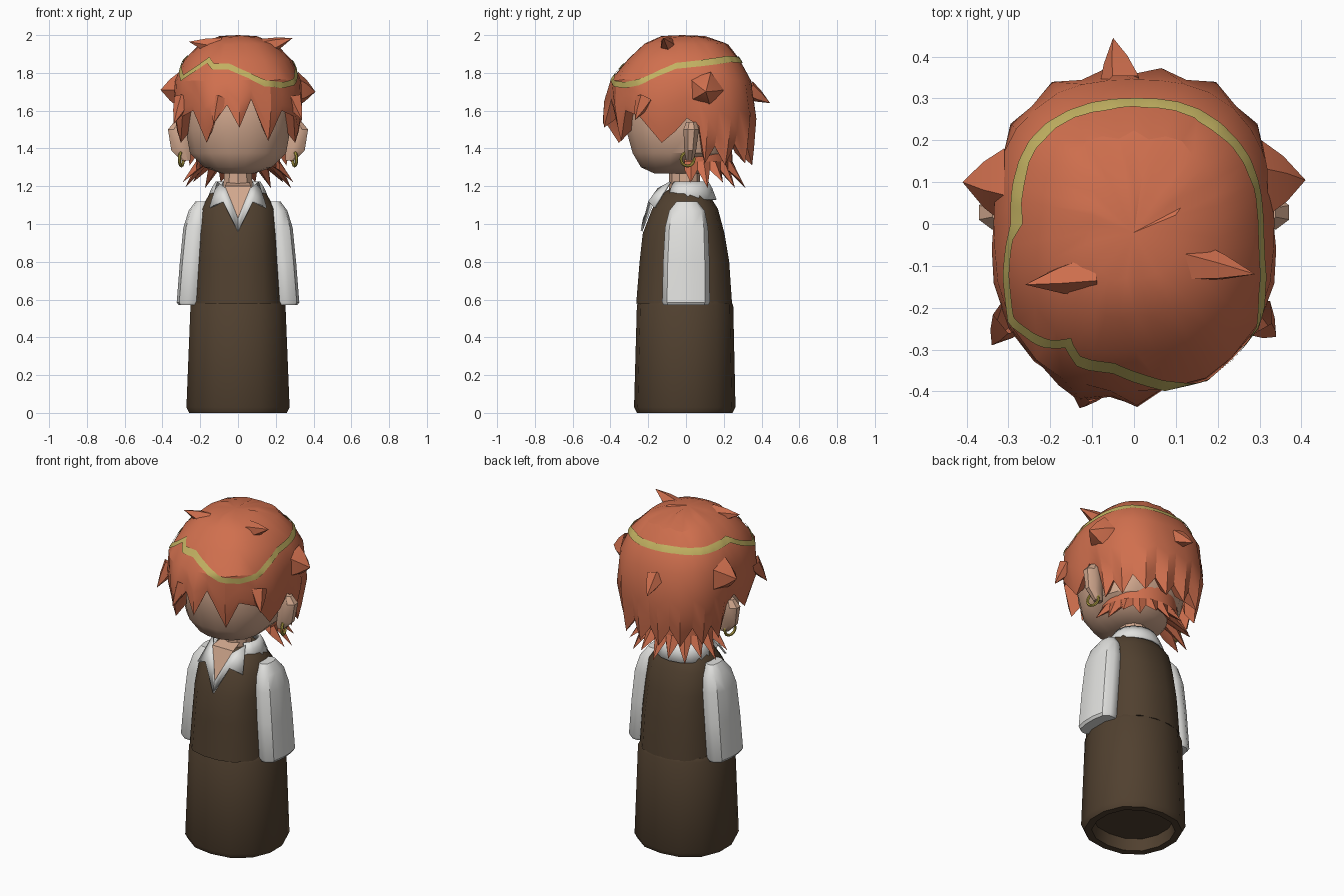
import bpy, bmesh, math, random
from mathutils import Vector
from mathutils.bvhtree import BVHTree

if "Cube" in bpy.data.objects:
    bpy.data.objects.remove(bpy.data.objects["Cube"])

random.seed(4)


def material(name, rgb):
    m = bpy.data.materials.new(name)
    m.diffuse_color = (*rgb, 1)
    m.use_nodes = True
    m.node_tree.nodes["Principled BSDF"].inputs["Base Color"].default_value = m.diffuse_color
    return m


HAIR = material("orange hair", (0.63, 0.16, 0.076))
SKIN = material("skin", (0.64, 0.39, 0.27))
WHITE = material("white shirt", (0.75, 0.75, 0.73))
BROWN = material("brown cloth", (0.082, 0.052, 0.029))
YELLOW = material("yellow band", (0.54, 0.44, 0.12))
GOLD = material("gold", (0.45, 0.36, 0.06))


def make(name, verts, faces, mat, mirror=False, thick=0, angle=35, fix=True):
    me = bpy.data.meshes.new(name)
    me.from_pydata([tuple(v) for v in verts], [], faces)
    if fix:
        bm = bmesh.new()
        bm.from_mesh(me)
        bmesh.ops.recalc_face_normals(bm, faces=bm.faces)
        bm.to_mesh(me)
        bm.free()
    me.materials.append(mat)
    ob = bpy.data.objects.new(name, me)
    bpy.context.collection.objects.link(ob)
    if thick:
        ob.modifiers.new("thick", 'SOLIDIFY').thickness = thick
    if mirror:
        ob.modifiers.new("mirror", 'MIRROR')
    bpy.ops.object.select_all(action='DESELECT')
    ob.select_set(True)
    bpy.context.view_layer.objects.active = ob
    bpy.ops.object.shade_smooth_by_angle(angle=math.radians(angle))
    return ob


def grid_faces(rows, n, closed=True):
    """Quads joining consecutive rows of n points."""
    return [(r * n + i, r * n + (i + 1) % n, (r + 1) * n + (i + 1) % n, (r + 1) * n + i)
            for r in range(rows - 1) for i in range(n if closed else n - 1)]


def loft(name, sections, n, p, mat, **kw):
    """Stack of superellipse sections (z, x0, x1, y0, y1), capped at both ends."""
    v = []
    for z, x0, x1, y0, y1 in sections:
        for i in range(n):
            a = 2 * math.pi * (i + 0.5) / n
            c, s = math.cos(a), math.sin(a)
            k = (abs(c) ** p + abs(s) ** p) ** (-1 / p)
            v.append(((x0 + x1) / 2 + c * k * (x1 - x0) / 2, (y0 + y1) / 2 + s * k * (y1 - y0) / 2, z))
    m = len(sections)
    f = grid_faces(m, n) + [tuple(range(n)), tuple(range((m - 1) * n, m * n))]
    return make(name, v, f, mat, **kw)


def sym(z, h, y0, y1):
    return (z, -h, h, y0, y1)


# Lower body with a shallow hollow underneath
loft("lower_body", [sym(0.59, 0.245, -0.25, 0.24), sym(0.57, 0.255, -0.26, 0.25),
                    sym(0.03, 0.277, -0.275, 0.262), sym(0.0, 0.262, -0.26, 0.247),
                    sym(0.0, 0.222, -0.22, 0.21), sym(0.07, 0.215, -0.21, 0.20)], 14, 2.3, BROWN)
# Vest
loft("vest", [sym(0.58, 0.235, -0.265, 0.245), sym(0.8, 0.222, -0.247, 0.23),
              sym(0.95, 0.212, -0.23, 0.205), sym(1.08, 0.20, -0.18, 0.17),
              sym(1.16, 0.15, -0.13, 0.12), sym(1.19, 0.08, -0.08, 0.09)], 16, 2.6, BROWN)
# Sleeves
loft("sleeves", [(0.57, 0.2, 0.315, -0.12, 0.12), (0.585, 0.19, 0.325, -0.127, 0.127),
                 (0.8, 0.17, 0.308, -0.122, 0.125), (0.98, 0.15, 0.29, -0.112, 0.118),
                 (1.07, 0.15, 0.262, -0.09, 0.1), (1.12, 0.16, 0.225, -0.05, 0.06)],
     12, 3, WHITE, mirror=True)

# Neck, open neckline, collar
loft("neck", [sym(1.1, 0.085, -0.09, 0.08), sym(1.33, 0.075, -0.09, 0.07)], 10, 2, SKIN)
make("neckline_skin", [(-0.07, -0.145, 1.2), (0, -0.222, 1.02), (0.07, -0.145, 1.2),
                       (0.06, -0.07, 1.22), (-0.06, -0.07, 1.22)], [(0, 1, 2), (0, 2, 3, 4)], SKIN)
make("collar_flaps", [(0.11, -0.085, 1.225), (0.152, -0.17, 1.09), (0.08, -0.2, 1.12),
                      (0, -0.24, 0.965), (0, -0.228, 1.03), (0.065, -0.15, 1.19)],
     [(0, 1, 2, 5), (5, 2, 3, 4)], WHITE, mirror=True, thick=0.01)
stand = []
for r, z in ((0.165, 1.13), (0.14, 1.19), (0.118, 1.225)):
    for i in range(13):
        a = math.radians(45 + 270 * i / 12)
        stand.append((r * math.sin(a), 0.01 - r * 0.92 * math.cos(a), z))
make("collar_back", stand, grid_faces(3, 13, False), WHITE, thick=0.01)

# Head, ears, earrings
loft("head", [sym(1.268, 0.09, -0.17, 0.08), sym(1.30, 0.18, -0.24, 0.14),
              sym(1.375, 0.257, -0.285, 0.23), sym(1.5, 0.28, -0.32, 0.27),
              sym(1.65, 0.285, -0.33, 0.28), sym(1.8, 0.24, -0.26, 0.24)], 16, 2.3, SKIN)
loft("ears", [(1.335, 0.25, 0.30, 0.0, 0.04), (1.39, 0.25, 0.355, -0.01, 0.055),
              (1.5, 0.26, 0.373, -0.015, 0.07), (1.54, 0.27, 0.34, 0.0, 0.055)],
     8, 2.6, SKIN, mirror=True)
bpy.ops.mesh.primitive_torus_add(major_radius=0.036, minor_radius=0.008, major_segments=16,
                                 minor_segments=6, location=(0.3, 0.008, 1.343),
                                 rotation=(0, math.pi / 2, 0.3))
ring = bpy.context.object
ring.name = "earrings"
bpy.ops.object.transform_apply(location=True, rotation=True)
ring.data.materials.append(GOLD)
ring.modifiers.new("mirror", 'MIRROR')

# Hair silhouette: z, side, front and back reach
PROFILE = [(1.99, 0.10, 0.13, 0.10), (1.955, 0.2, 0.22, 0.22), (1.87, 0.285, 0.31, 0.285),
           (1.76, 0.335, 0.40, 0.345), (1.62, 0.35, 0.435, 0.37), (1.5, 0.335, 0.425, 0.365),
           (1.2, 0.255, 0.36, 0.33)]


def hair_point(deg, z, k=1.0):
    for lo, hi in zip(PROFILE, PROFILE[1:]):
        if z >= hi[0]:
            break
    t = max(0, min(1, (lo[0] - z) / (lo[0] - hi[0])))
    side, front, back = (lo[i] + (hi[i] - lo[i]) * t for i in (1, 2, 3))
    a = math.radians(deg)
    s, c = math.sin(a), math.cos(a)
    depth = front if c > 0 else back
    r = k * (abs(s / side) ** 2.5 + abs(c / depth) ** 2.5) ** (-1 / 2.5)
    return Vector((r * s, -r * c, z))


# Main hair: columns of (angle from front, hem height, reach), tips and notches
SIDE = [(50, 1.57, 0.97), (67, 1.43, 0.98), (80, 1.49, 0.97), (91, 1.56, 0.95), (102, 1.52, 0.95),
        (109, 1.32, 1.02), (119, 1.41, 0.94), (129, 1.31, 1.02), (139, 1.42, 0.95),
        (150, 1.32, 1.04), (160, 1.41, 0.95), (170, 1.31, 1.03)]
FRINGE = [(-36, 1.6, 0.95), (-25, 1.43, 0.96), (-17, 1.53, 1.02), (-8, 1.63, 0.96), (1, 1.51, 1.02),
          (10, 1.66, 0.94), (25, 1.44, 0.92), (36, 1.6, 0.93)]
hem = [(-a, z, k) for a, z, k in reversed(SIDE)] + FRINGE + SIDE + [(180, 1.4, 0.96)]
n = len(hem)
rows = []
for z in (1.99, 1.955, 1.87, 1.76):
    rows.append([hair_point(a, z + random.uniform(-0.006, 0.006)) for a, _, _ in hem])
for t in (0.45, 0.8, 1.0):
    rows.append([hair_point(a, 1.76 + (h - 1.76) * t, 1 + (k - 1) * (0.4 + 0.6 * t)) for a, h, k in hem])
rows.append([hair_point(a, h + 0.06, k * 0.8) for a, h, k in hem])
verts = [p for row in rows for p in row] + [Vector((0, -0.02, 2.0))]
faces = grid_faces(len(rows), n) + [(i, n * len(rows), (i + 1) % n) for i in range(n)]
hair = make("hair", verts, faces, HAIR, angle=28)

# Lower tufts at the nape: zigzag flaring sheet
tuft = [[], [], [], []]
for i in range(23):
    a = math.radians(80 + 200 * i / 22)
    tip = i % 2
    for row, (r, z) in zip(tuft, ((0.23, 1.46), (0.235, 1.33), (0.31 if tip else 0.235,
                                  (1.19 + 0.03 * (i % 4 == 1)) if tip else 1.285), (0.16, 1.33))):
        row.append((r * 0.95 * math.sin(a), 0.03 - r * 0.92 * math.cos(a), z))
make("nape_tufts", sum(tuft, []), grid_faces(4, 23, False), HAIR, angle=28)

# Loose pointed locks: base, tip, base radius
SPIKES = [((-0.10, -0.12, 1.935), (-0.26, -0.145, 1.965), 0.055),
          ((0.13, -0.09, 1.93), (0.29, -0.12, 1.985), 0.055),
          ((-0.03, 0.33, 1.71), (-0.05, 0.445, 1.64), 0.055),
          ((0.31, 0.10, 1.71), (0.41, 0.105, 1.70), 0.10),
          ((-0.31, 0.10, 1.71), (-0.41, 0.10, 1.71), 0.10),
          ((-0.29, -0.22, 1.66), (-0.34, -0.29, 1.53), 0.05),
          ((0.29, -0.22, 1.66), (0.34, -0.27, 1.55), 0.05),
          ((-0.10, -0.38, 1.66), (-0.13, -0.44, 1.53), 0.05)]
sv, sf = [], []
for base, tip, r in SPIKES:
    b, t = Vector(base), Vector(tip)
    q = (t - b).to_track_quat('Z', 'Y')
    o = len(sv)
    for pos, k in ((b, 1), (b.lerp(t, 0.5), 0.6)):
        sv += [pos + q @ Vector((r * k * math.cos(i * 1.2566), r * k * math.sin(i * 1.2566), 0))
               for i in range(5)]
    sv.append(t)
    for i in range(5):
        j = (i + 1) % 5
        sf += [(o + i, o + j, o + 5 + j, o + 5 + i), (o + 5 + i, o + 5 + j, o + 10)]
make("hair_spikes", sv, sf, HAIR, angle=28)

# Wavy yellow band laid on the hair: angle from front, height
BAND = [(-180, 1.865), (-156, 1.87), (-126, 1.865), (-90, 1.875), (-75, 1.83), (-52, 1.77),
        (-38, 1.82), (-29, 1.865), (-22, 1.83), (-8, 1.83), (8, 1.785), (20, 1.745), (36, 1.735),
        (50, 1.75), (66, 1.80), (80, 1.835), (107, 1.85), (138, 1.87), (160, 1.865), (180, 1.865)]
bm = bmesh.new()
bm.from_mesh(hair.data)
tree = BVHTree.FromBMesh(bm)
bm.free()
lines = [[], [], []]
for (a0, z0), (a1, z1) in zip(BAND, BAND[1:]):
    steps = max(2, round((a1 - a0) / 2.5))
    for i in range(steps):
        a = math.radians(a0 + (a1 - a0) * i / steps)
        out = Vector((math.sin(a), -math.cos(a), 0))
        for line, dz in zip(lines, (-0.016, 0, 0.016)):
            z = z0 + (z1 - z0) * i / steps + dz
            hit, normal, _, _ = tree.ray_cast(out + Vector((0, 0, z)), -out)
            line.append(hit + normal * 0.006)
make("hair_band", sum(lines, []), grid_faces(3, len(lines[0])), YELLOW)
